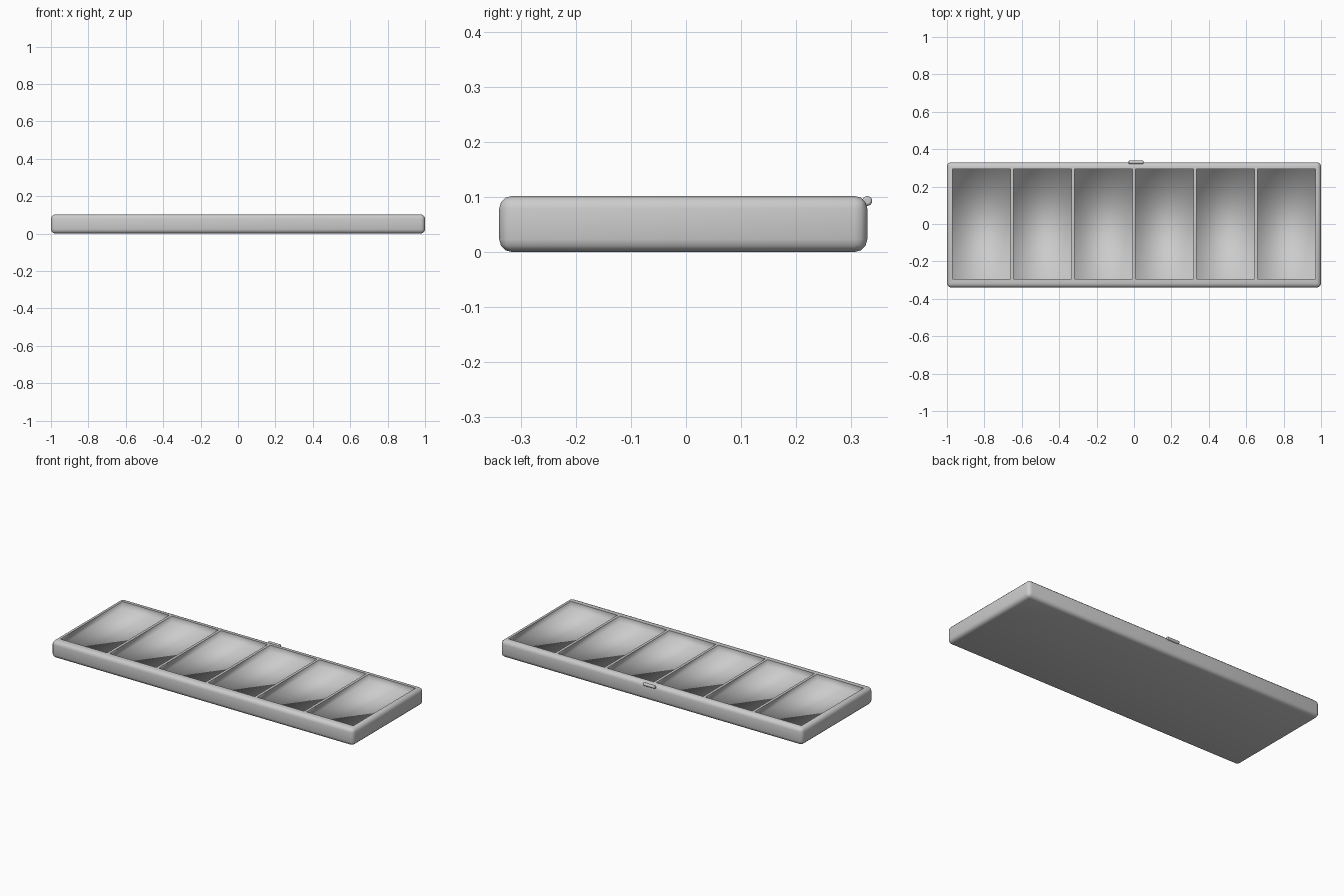
import bpy, bmesh

if "Cube" in bpy.data.objects:
    bpy.data.objects.remove(bpy.data.objects["Cube"])

DEPTH = 0.04            # pocket depth
TOP = 0.102             # tray height


def make_object(name, bm):
    mesh = bpy.data.meshes.new(name)
    bm.to_mesh(mesh)
    bm.free()
    obj = bpy.data.objects.new(name, mesh)
    bpy.context.collection.objects.link(obj)
    return obj


def add_box(bm, lo, hi):
    verts = bmesh.ops.create_cube(bm, size=1)["verts"]
    for v in verts:
        v.co = [(a + b) / 2 + c * (b - a) for a, b, c in zip(lo, hi, v.co)]


# Tray: a rounded solid slab
bm = bmesh.new()
add_box(bm, (-1, -0.34, 0), (1, 0.33, TOP))
bmesh.ops.bevel(bm, geom=bm.edges[:], offset=0.023, segments=3,
                profile=0.5, affect='EDGES')
tray = make_object("tray", bm)

# Six pockets in a row, cut from the top
bm = bmesh.new()
for i in range(6):
    x = -0.815 + i * 0.326
    add_box(bm, (x - 0.155, -0.295, TOP - DEPTH), (x + 0.155, 0.293, TOP + 0.1))
cutter = make_object("pocket_cutter", bm)
cutter.hide_render = True

mod = tray.modifiers.new("pockets", 'BOOLEAN')
mod.operation = 'DIFFERENCE'
mod.solver = 'EXACT'
mod.object = cutter
bpy.context.view_layer.objects.active = tray
bpy.ops.object.modifier_apply(modifier=mod.name)
bpy.data.objects.remove(cutter)

# Smooth everywhere, crisp along the pocket rims
bm = bmesh.new()
bm.from_mesh(tray.data)
for f in bm.faces:
    f.smooth = True
for e in bm.edges:
    at_top = all(abs(v.co.z - TOP) < 1e-4 for v in e.verts)
    if at_top and any(abs(f.normal.z) < 0.1 for f in e.link_faces):
        e.smooth = False
bm.to_mesh(tray.data)
bm.free()

# Small latch pin on the back edge
bpy.ops.mesh.primitive_cylinder_add(vertices=16, radius=0.009, depth=0.08,
                                    location=(0.01, 0.33, 0.093),
                                    rotation=(0, 1.570796, 0))
pin = bpy.context.object
pin.name = "latch_pin"
bev = pin.modifiers.new("rounded_ends", 'BEVEL')
bev.width = 0.004
bev.segments = 2
bev.limit_method = 'ANGLE'
bpy.ops.object.shade_smooth_by_angle()
